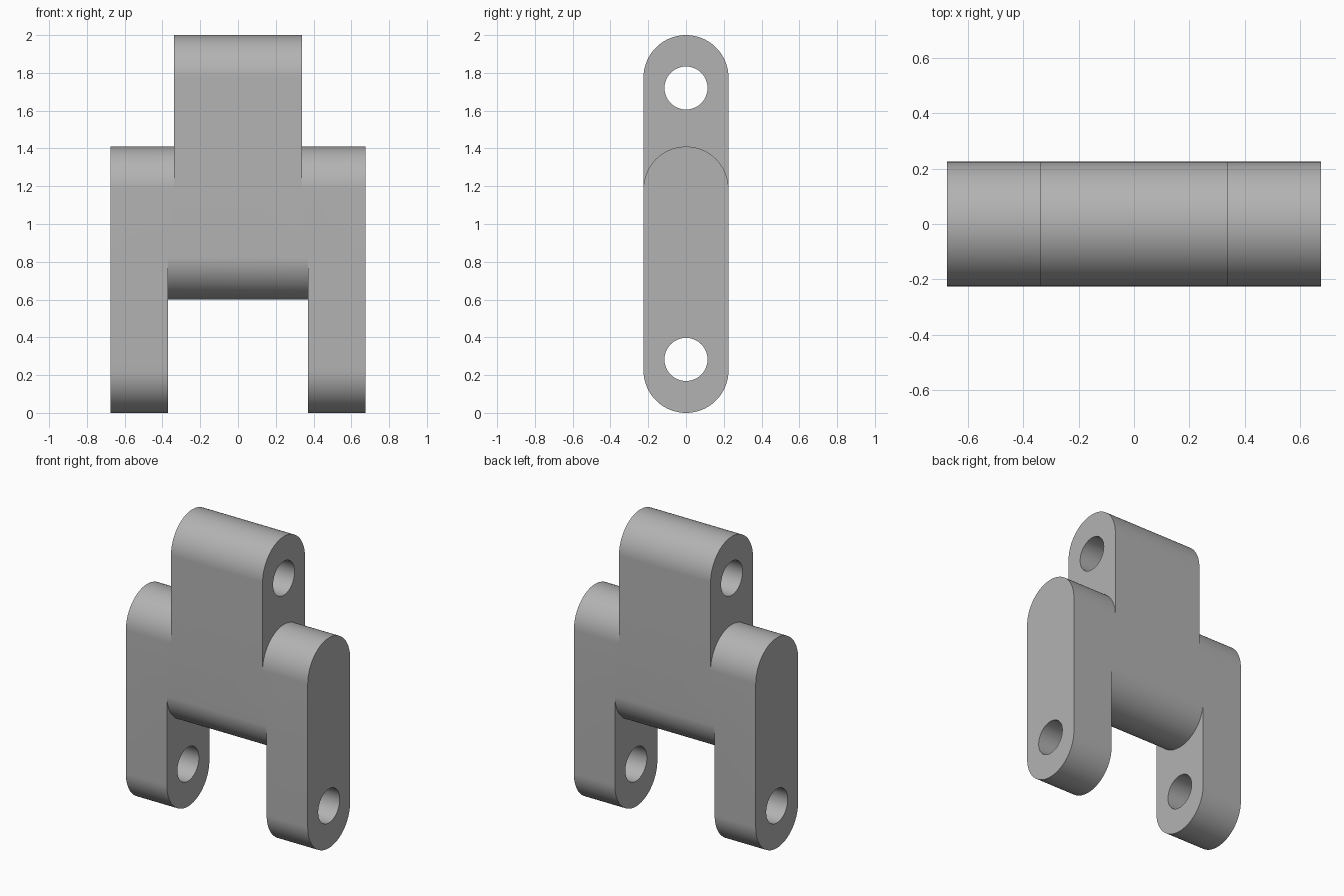
import bpy
import math

if "Cube" in bpy.data.objects:
    bpy.data.objects.remove(bpy.data.objects["Cube"], do_unlink=True)

RADIUS = 0.225     # rounded ends, half the depth
HALF = 0.675       # half the full width
TONGUE = 0.34      # half the tongue width
SLOT = 0.37        # half the gap between the legs
STEPS = 48         # segments per half circle

steel = bpy.data.materials.new("grey steel")
steel.use_nodes = True
grey = (0.45, 0.45, 0.45, 1)
steel.diffuse_color = grey
steel.node_tree.nodes["Principled BSDF"].inputs["Base Color"].default_value = grey


def bar(name, x0, x1, low, high, radius=RADIUS):
    """Round-ended bar: a stadium outline in y and z, extruded along x."""
    outline = []
    for centre, start in ((high - radius, 0), (low + radius, math.pi)):
        for i in range(STEPS + 1):
            a = start + math.pi * i / STEPS
            outline.append((radius * math.cos(a), centre + radius * math.sin(a)))
    n = len(outline)
    verts = [(x, y, z) for x in (x0, x1) for y, z in outline]
    faces = [(i, (i + 1) % n, n + (i + 1) % n, n + i) for i in range(n)]
    faces += [tuple(reversed(range(n))), tuple(range(n, 2 * n))]
    mesh = bpy.data.meshes.new(name)
    mesh.from_pydata(verts, [], faces)
    mesh.materials.append(steel)
    ob = bpy.data.objects.new(name, mesh)
    bpy.context.collection.objects.link(ob)
    return ob


def combine(target, other, operation):
    """Apply a boolean and discard the second solid."""
    bpy.context.view_layer.objects.active = target
    mod = target.modifiers.new(operation.lower(), "BOOLEAN")
    mod.operation = operation
    mod.solver = "EXACT"
    mod.object = other
    bpy.ops.object.modifier_apply(modifier=mod.name)
    bpy.data.objects.remove(other, do_unlink=True)


# Crossbar joined to the tongue and both legs
link = bar("hinge_link", -HALF, HALF, 0.6, 1.41)
combine(link, bar("tongue", -TONGUE, TONGUE, 0.6, 2), "UNION")
for x0, x1 in ((-HALF, -SLOT), (SLOT, HALF)):
    combine(link, bar("leg", x0, x1, 0, 1.41), "UNION")

# Pin holes through the legs and the tongue
for z in (0.283, 1.72):
    bpy.ops.mesh.primitive_cylinder_add(vertices=64, radius=0.114, depth=2,
                                        location=(0, 0, z), rotation=(0, math.pi / 2, 0))
    hole = bpy.context.object
    hole.name = "pin_hole"
    hole.hide_render = True
    hole.data.materials.append(steel)
    combine(link, hole, "DIFFERENCE")

# Smooth curves, sharp rims
bpy.ops.object.select_all(action="DESELECT")
link.select_set(True)
bpy.context.view_layer.objects.active = link
bpy.ops.object.shade_smooth_by_angle(angle=math.radians(30))
